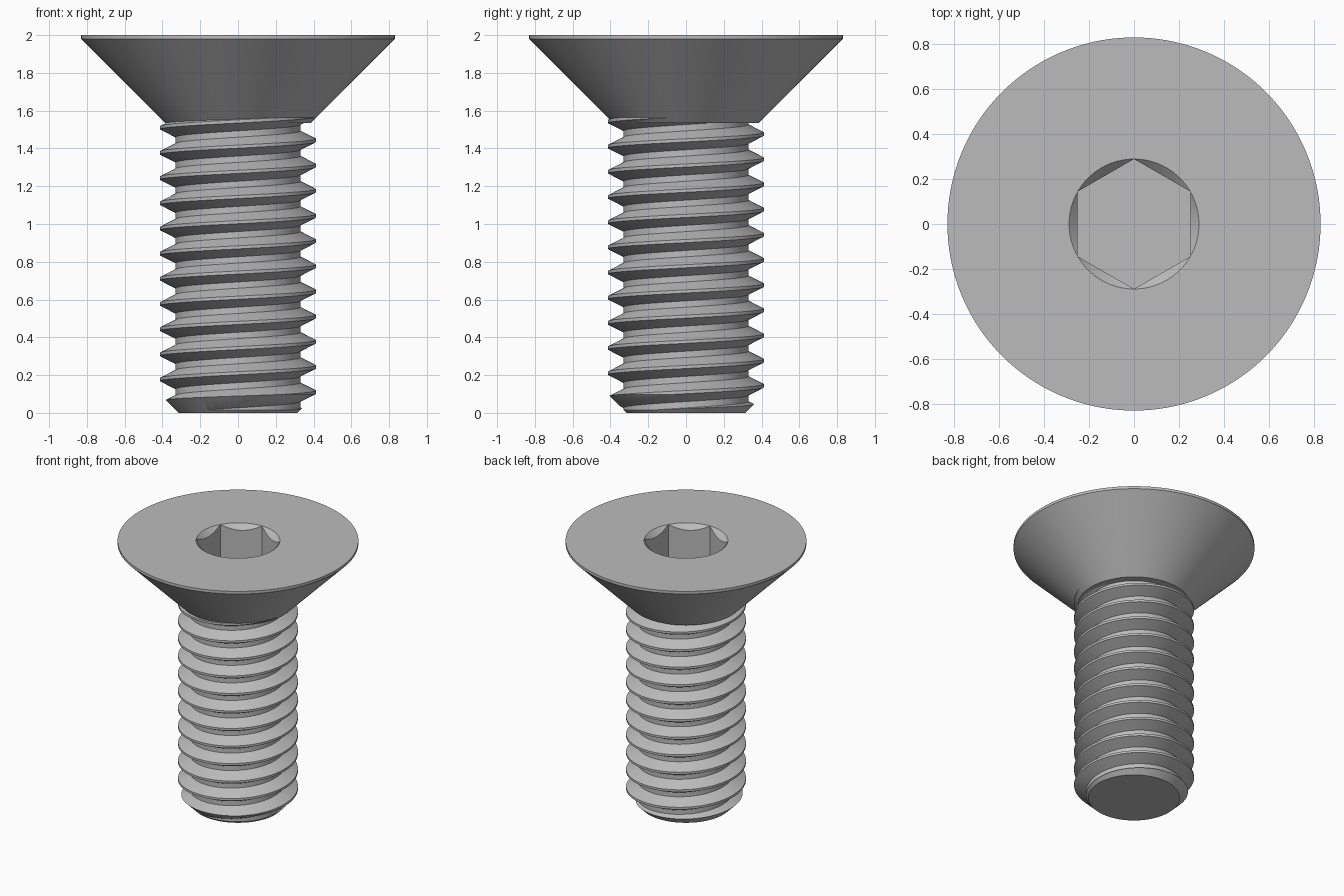
import bpy, bmesh, math

PITCH, CREST, ROOT = 0.1333, 0.413, 0.331
SEGS, TURNS = 120, 15

cube = bpy.data.objects.get("Cube")
if cube:
    bpy.data.objects.remove(cube)

steel = bpy.data.materials.new("grey steel")
steel.use_nodes = True
GREY = (0.5, 0.5, 0.5, 1)
steel.diffuse_color = GREY
steel.node_tree.nodes["Principled BSDF"].inputs["Base Color"].default_value = GREY


def make(name, bm):
    bmesh.ops.recalc_face_normals(bm, faces=bm.faces)
    mesh = bpy.data.meshes.new(name)
    bm.to_mesh(mesh)
    bm.free()
    mesh.materials.append(steel)
    obj = bpy.data.objects.new(name, mesh)
    bpy.context.collection.objects.link(obj)
    return obj


def lathe(name, profile, segs, turn=0.0):
    """Closed solid turned from (radius, height) points, bottom to top."""
    bm = bmesh.new()
    rings = [[bm.verts.new((r * math.cos(turn + math.tau * i / segs),
                            r * math.sin(turn + math.tau * i / segs), z))
              for i in range(segs)] for r, z in profile]
    for low, high in zip(rings, rings[1:]):
        for i in range(segs):
            j = (i + 1) % segs
            bm.faces.new((low[i], low[j], high[j], high[i]))
    bm.faces.new(rings[0][::-1])
    bm.faces.new(rings[-1])
    return make(name, bm)


def select_only(obj):
    bpy.ops.object.select_all(action='DESELECT')
    obj.select_set(True)
    bpy.context.view_layer.objects.active = obj


def boolean(obj, cutter, operation):
    select_only(obj)
    mod = obj.modifiers.new("cut", 'BOOLEAN')
    mod.operation, mod.solver, mod.object = operation, 'EXACT', cutter
    bpy.ops.object.modifier_apply(modifier=mod.name)
    bpy.data.objects.remove(cutter)


# Countersunk head with a chamfered hexagonal socket
head = lathe("countersunk_head", [(0.385, 1.535), (0.83, 1.98), (0.83, 2.0)], 144)
hex_r = 0.289
boolean(head, lathe("hex_cutter", [(hex_r, 1.68), (hex_r, 2.1)], 6, math.pi / 2), 'DIFFERENCE')
boolean(head, lathe("chamfer_cutter", [(hex_r - 0.2, 1.8), (hex_r + 0.1, 2.1)], 96), 'DIFFERENCE')

# Right-handed helical thread: one spiral strip, four profile points per turn
section = [(CREST, -PITCH / 16), (CREST, PITCH / 16),
           (ROOT, PITCH * 3 / 8), (ROOT, PITCH * 5 / 8)]
bm = bmesh.new()
columns = []
for i in range(SEGS):
    a = math.tau * i / SEGS
    start = 0.11 + PITCH * (i / SEGS - 3)
    columns.append([bm.verts.new((r * math.cos(a), r * math.sin(a), start + k * PITCH + dz))
                    for k in range(TURNS + 1) for r, dz in section])
columns.append(columns[0][4:])  # the spiral meets itself one turn higher
for left, right in zip(columns, columns[1:]):
    for m in range(min(len(left), len(right)) - 1):
        bm.faces.new((left[m], right[m], right[m + 1], left[m + 1]))
caps = bmesh.ops.holes_fill(bm, edges=[e for e in bm.edges if e.is_boundary], sides=0)["faces"]
bmesh.ops.poke(bm, faces=caps)
shank = make("threaded_shank", bm)

# Trim the thread to length with a chamfered tip
boolean(shank, lathe("shank_trim", [(0.315, 0.0), (0.515, 0.2), (0.515, 1.6)], SEGS), 'INTERSECT')

for obj in (head, shank):
    select_only(obj)
    bpy.ops.object.shade_smooth_by_angle(angle=math.radians(25))
